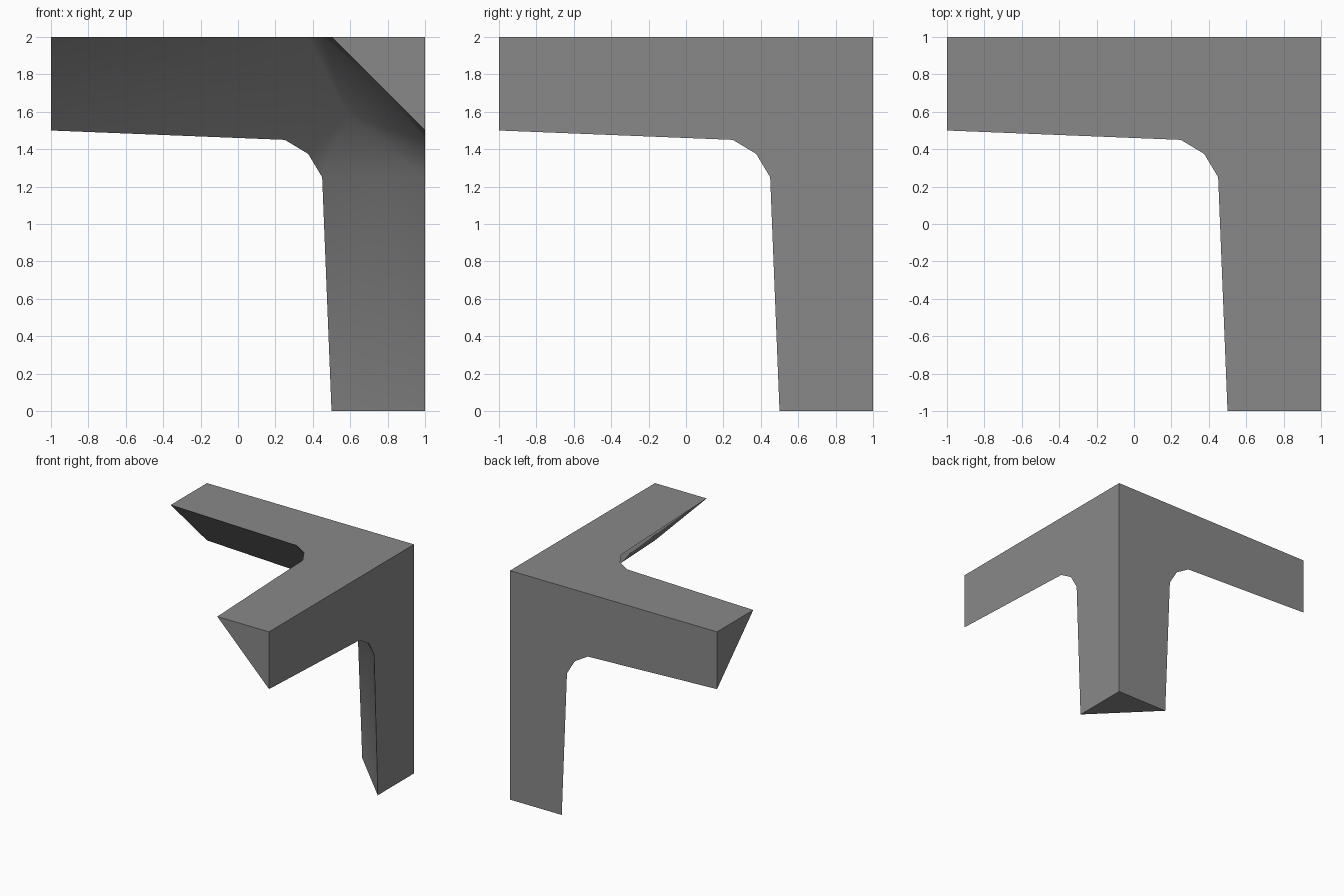
import bpy, bmesh, math

if "Cube" in bpy.data.objects:
    bpy.data.objects.remove(bpy.data.objects["Cube"])

G = 1.25 / 3          # inner centre of the junction
bm = bmesh.new()


def face(points, axis):
    """Add a face given as distances from the outer corner, arm along the given axis."""
    verts = []
    for p in points:
        d = [p[(i - axis) % 3] for i in range(3)]
        verts.append(bm.verts.new((1 - d[0], 1 - d[1], 2 - d[2])))
    bm.faces.new(verts)


# Flat L-shaped outer side with a chamfered inner corner
side = [(0, 0, 0), (2, 0, 0), (2, .5, 0), (.75, .55, 0), (.625, .625, 0),
        (.55, .75, 0), (.5, 2, 0), (0, 2, 0)]

for axis in range(3):
    face(side, axis)
    # Triangular end of the arm
    face([(2, 0, 0), (2, .5, 0), (2, .25, .25), (2, 0, .5)], axis)
    # Inner surface: two strips along the arm and two patches of the junction
    strip = [(2, .5, 0), (.75, .55, 0), (.75, .25, .25), (2, .25, .25)]
    patch = [(.75, .55, 0), (.625, .625, 0), (G, G, G), (.75, .25, .25)]
    for quad in (strip, patch):
        face(quad, axis)
        face([(u, w, v) for u, v, w in quad], axis)

bmesh.ops.remove_doubles(bm, verts=bm.verts, dist=0.0001)
bmesh.ops.recalc_face_normals(bm, faces=bm.faces)
mesh = bpy.data.meshes.new("corner_brace")
bm.to_mesh(mesh)
bm.free()

brace = bpy.data.objects.new("corner_brace", mesh)
bpy.context.collection.objects.link(brace)

grey = bpy.data.materials.new("plain grey")
grey.diffuse_color = (0.25, 0.25, 0.25, 1)
grey.use_nodes = True
grey.node_tree.nodes["Principled BSDF"].inputs["Base Color"].default_value = grey.diffuse_color
mesh.materials.append(grey)

# Smooth inner surface, sharp outer edges
bpy.context.view_layer.objects.active = brace
brace.select_set(True)
bpy.ops.object.shade_smooth_by_angle(angle=math.radians(60))
